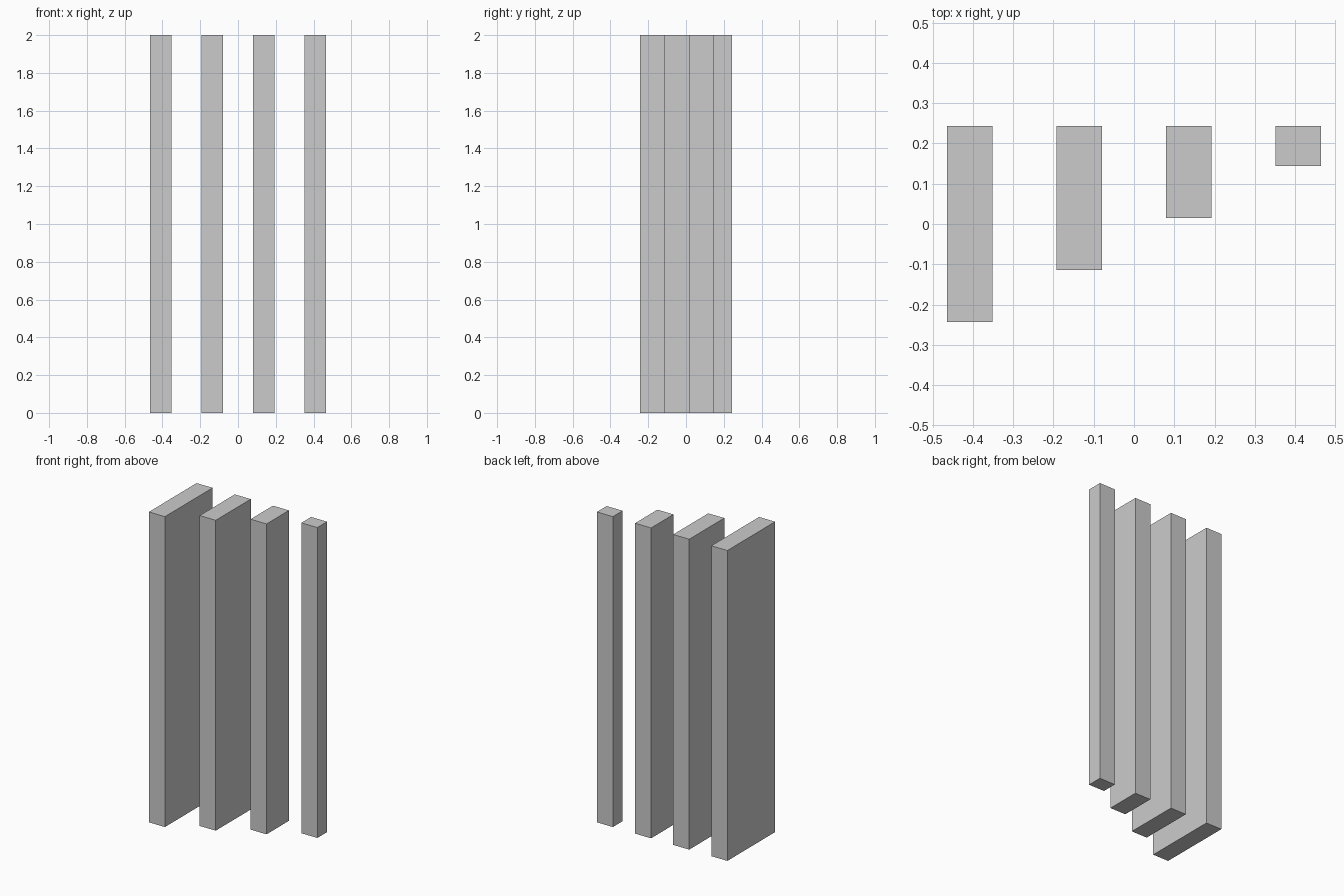
import bpy

if "Cube" in bpy.data.objects:
    bpy.data.objects.remove(bpy.data.objects["Cube"])

HEIGHT = 2.0
WIDTH = 0.114      # x size of every slab
SPACING = 0.272    # centre to centre distance
BACK = 0.243       # shared back plane
DEPTHS = [0.486, 0.357, 0.228, 0.099]


def box(name, center, size):
    bpy.ops.mesh.primitive_cube_add(size=1, location=center)
    ob = bpy.context.object
    ob.name = name
    ob.scale = size
    bpy.ops.object.transform_apply(location=False, rotation=False, scale=True)
    return ob


# Row of upright slabs, flush at the back, getting shallower to the right
for i, depth in enumerate(DEPTHS):
    x = (i - 1.5) * SPACING
    box(f"slab_{i + 1}", (x, BACK - depth / 2, HEIGHT / 2), (WIDTH, depth, HEIGHT))
